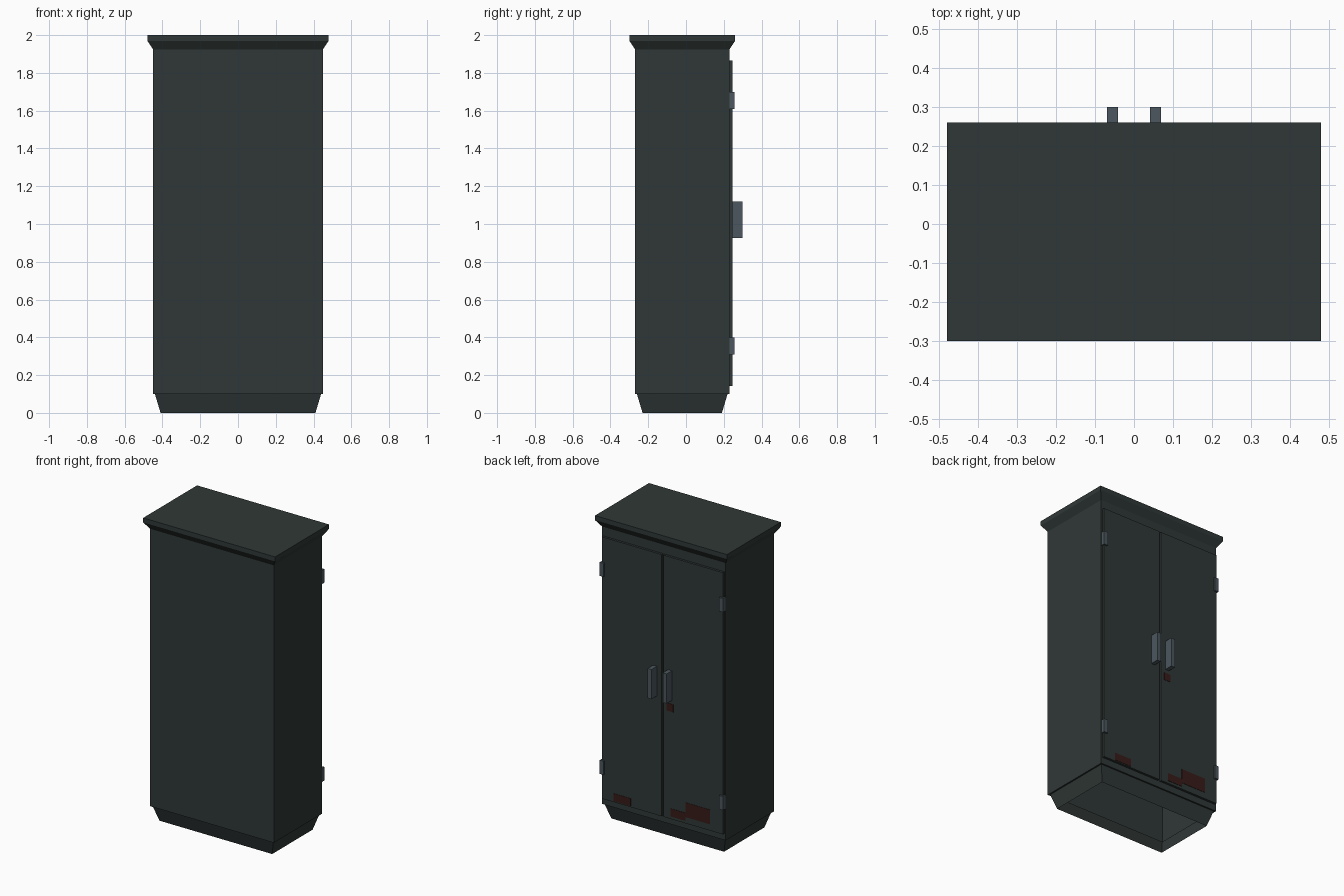
import bpy, bmesh

if "Cube" in bpy.data.objects:
    bpy.data.objects.remove(bpy.data.objects["Cube"])


def material(name, rgb):
    m = bpy.data.materials.new(name)
    m.diffuse_color = (*rgb, 1.0)
    m.use_nodes = True
    m.node_tree.nodes["Principled BSDF"].inputs["Base Color"].default_value = m.diffuse_color
    return m


PAINT = material("dark_green_grey_paint", (0.028, 0.039, 0.037))
STEEL = material("grey_steel", (0.072, 0.096, 0.112))
RUST = material("rust_red", (0.038, 0.011, 0.010))


def finish(name, bm, mat):
    bmesh.ops.recalc_face_normals(bm, faces=bm.faces)
    me = bpy.data.meshes.new(name)
    bm.to_mesh(me)
    bm.free()
    me.materials.append(mat)
    ob = bpy.data.objects.new(name, me)
    bpy.context.collection.objects.link(ob)
    return ob


def box(name, x, y, z, mat):
    """Box from (min, max) ranges on each axis."""
    bm = bmesh.new()
    bmesh.ops.create_cube(bm, size=1)
    for v in bm.verts:
        v.co = [r[0] if c < 0 else r[1] for c, r in zip(v.co, (x, y, z))]
    return finish(name, bm, mat)


# Cabinet shell: stacked rectangles (half width, half depth, height), open below
CENTRE_Y = -0.02
PROFILE = [(0.41, 0.21, 0.0), (0.44, 0.24, 0.10), (0.45, 0.25, 0.10),
           (0.45, 0.25, 1.925), (0.48, 0.28, 1.97), (0.48, 0.28, 2.0)]
bm = bmesh.new()
rings = [[bm.verts.new((sx * w, CENTRE_Y + sy * d, z))
          for sx, sy in ((-1, -1), (1, -1), (1, 1), (-1, 1))]
         for w, d, z in PROFILE]
for low, high in zip(rings, rings[1:]):
    for i in range(4):
        j = (i + 1) % 4
        bm.faces.new((low[i], low[j], high[j], high[i]))
bm.faces.new(rings[-1])
finish("cabinet_shell", bm, PAINT)

# Doors, handles and hinges, mirrored left and right
for side, s in (("left", 1), ("right", -1)):
    def span(a, b):
        return tuple(sorted((s * a, s * b)))
    box(side + "_door", span(0.007, 0.44), (0.229, 0.245), (0.143, 1.865), PAINT)
    box(side + "_handle", span(0.041, 0.069), (0.244, 0.30), (0.925, 1.12), STEEL)
    for level, z in (("lower", 0.353), ("upper", 1.655)):
        box(f"{side}_{level}_hinge", span(0.42, 0.449), (0.228, 0.256),
            (z - 0.045, z + 0.045), STEEL)

# Thin rust patches on the doors
PATCHES = [((0.23, 0.355), (0.15, 0.20)), ((-0.168, -0.06), (0.16, 0.212)),
           ((-0.348, -0.168), (0.185, 0.28)), ((-0.08, -0.03), (0.85, 0.90))]
for i, (x, z) in enumerate(PATCHES):
    box(f"rust_patch_{i + 1}", x, (0.243, 0.247), z, RUST)
